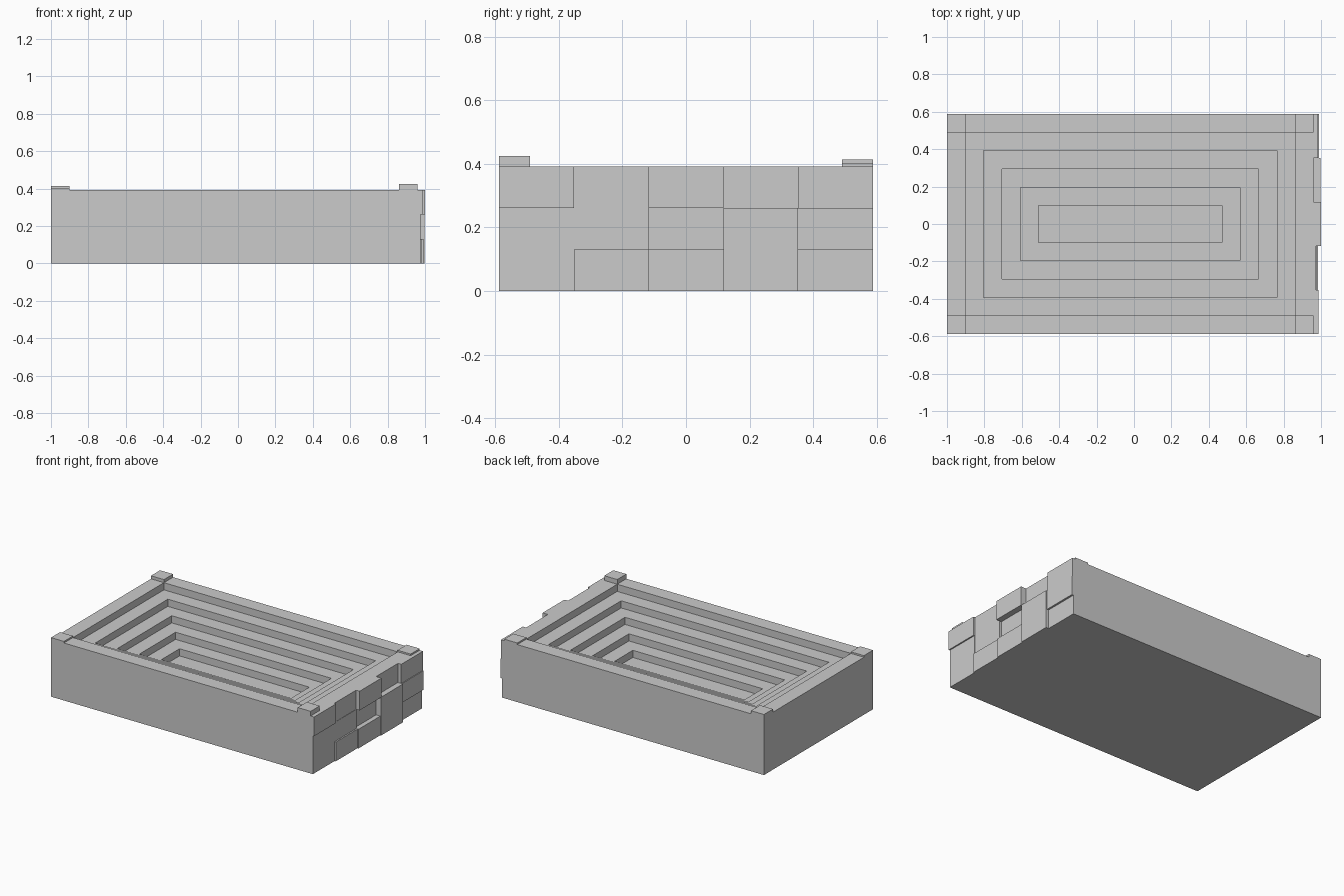
import bpy, bmesh

if "Cube" in bpy.data.objects:
    bpy.data.objects.remove(bpy.data.objects["Cube"])

U = 0.098                      # grid unit: body is 20 x 12 x 4 units
X0, X1, Y, H = -1.0, 0.96, 6 * U, 4 * U


def finish(bm, name):
    bmesh.ops.recalc_face_normals(bm, faces=bm.faces)
    mesh = bpy.data.meshes.new(name)
    bm.to_mesh(mesh)
    bm.free()
    obj = bpy.data.objects.new(name, mesh)
    bpy.context.collection.objects.link(obj)
    return obj


def box(name, lo, hi):
    bm = bmesh.new()
    bmesh.ops.create_cube(bm, size=1)
    for v in bm.verts:
        v.co = [(a + b) / 2 + c * (b - a) for a, b, c in zip(lo, hi, v.co)]
    return finish(bm, name)


# Stepped basin: rectangular loops from the underside, up the wall, down the steps
levels = [(0, 0), (0, H)]
for i in range(1, 6):
    levels += [(i * U, H - (i - 1) * U / 2), (i * U, H - i * U / 2)]
bm = bmesh.new()
loops = []
for inset, z in levels:
    xa, xb, y = X0 + inset, X1 - inset, Y - inset
    loops.append([bm.verts.new(p) for p in
                  ((xa, -y, z), (xb, -y, z), (xb, y, z), (xa, y, z))])
for a, b in zip(loops, loops[1:]):
    for i in range(4):
        j = (i + 1) % 4
        bm.faces.new((a[i], a[j], b[j], b[i]))
bm.faces.new(loops[0])
bm.faces.new(loops[-1])
finish(bm, "stepped_basin")

# Corner caps of slightly different heights
for name, x, y, top in (("front_left", X0, -Y, 0.403), ("front_right", X1 - U, -Y, 0.424),
                        ("back_left", X0, Y - U, 0.413), ("back_right", X1 - U, Y - U, 0.403)):
    box(name + "_corner_cap", (x, y, H), (x + U, y + U, top))

# Uneven stone blocks on the right end: rows bottom to top, columns front to back
faces = [[0.977, 0.985, 0.992, 0.998, 0.977],
         [0.977, 0.975, 0.960, 0.998, 0.990],
         [0.986, 0.973, 1.000, 0.960, 0.985]]
w, h = 2 * Y / 5, H / 3
for r, row in enumerate(faces):
    for c, x in enumerate(row):
        if x > X1:
            box(f"end_stone_{r}_{c}", (X1, -Y + c * w, r * h),
                (x, -Y + (c + 1) * w, (r + 1) * h))
